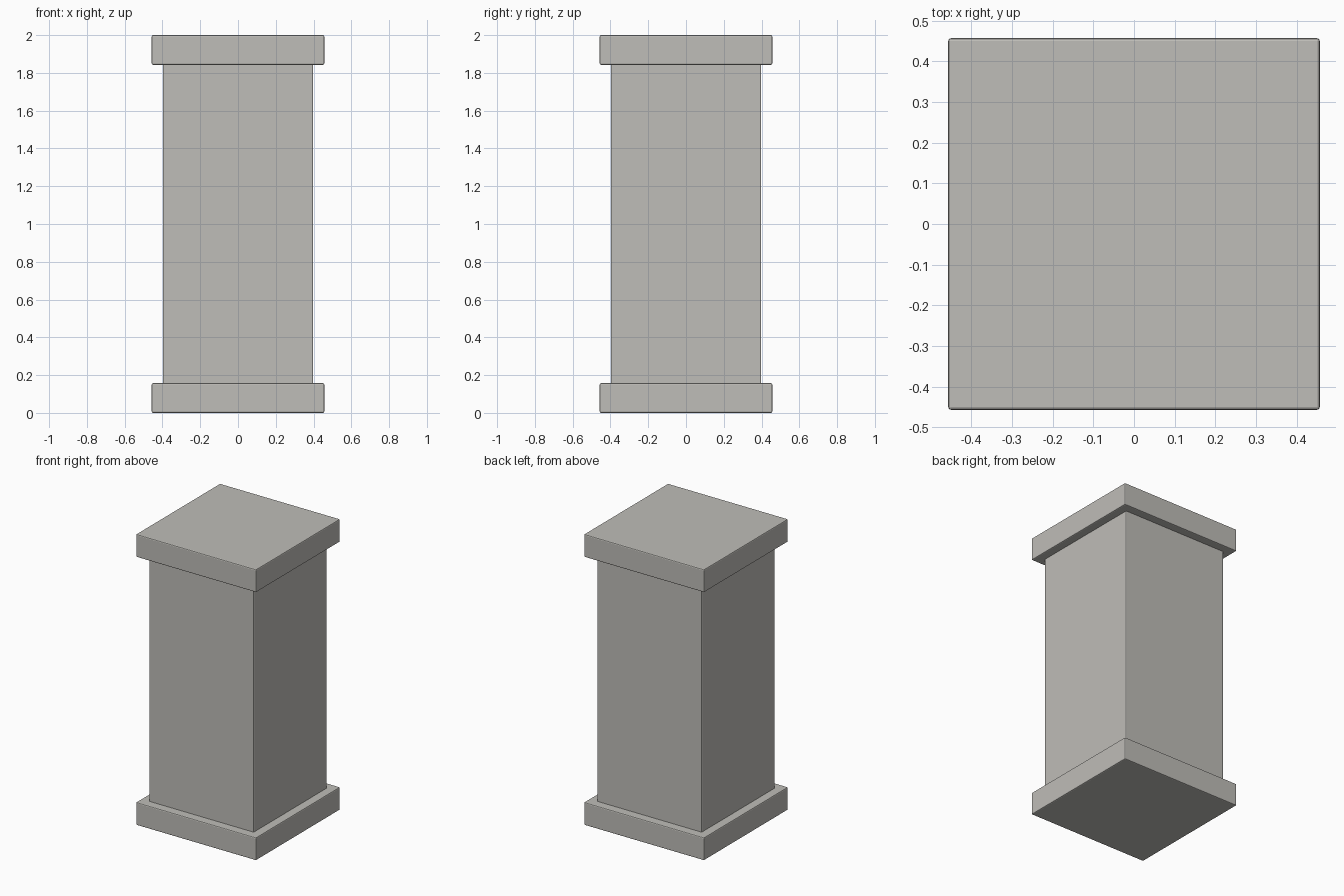
import bpy
import bmesh
from mathutils import Matrix

cube = bpy.data.objects.get("Cube")
if cube:
    bpy.data.objects.remove(cube, do_unlink=True)

stone = bpy.data.materials.new("pale_grey_stone")
stone.use_nodes = True
colour = (0.52, 0.51, 0.48, 1)
stone.diffuse_color = colour
stone.node_tree.nodes["Principled BSDF"].inputs["Base Color"].default_value = colour


def block(name, width, bottom, top):
    """Square block with small chamfered edges."""
    bm = bmesh.new()
    bmesh.ops.create_cube(bm, size=1)
    bm.transform(Matrix.Translation((0, 0, (bottom + top) / 2))
                 @ Matrix.Diagonal((width, width, top - bottom, 1)))
    bmesh.ops.bevel(bm, geom=bm.edges[:], offset=0.007, segments=2,
                    profile=0.5, affect='EDGES')
    mesh = bpy.data.meshes.new(name)
    bm.to_mesh(mesh)
    bm.free()
    mesh.materials.append(stone)
    obj = bpy.data.objects.new(name, mesh)
    bpy.context.collection.objects.link(obj)


# Base slab, square shaft and cap slab
block("base_slab", 0.914, 0, 0.157)
block("shaft", 0.796, 0.14, 1.86)
block("cap_slab", 0.914, 1.843, 2)
